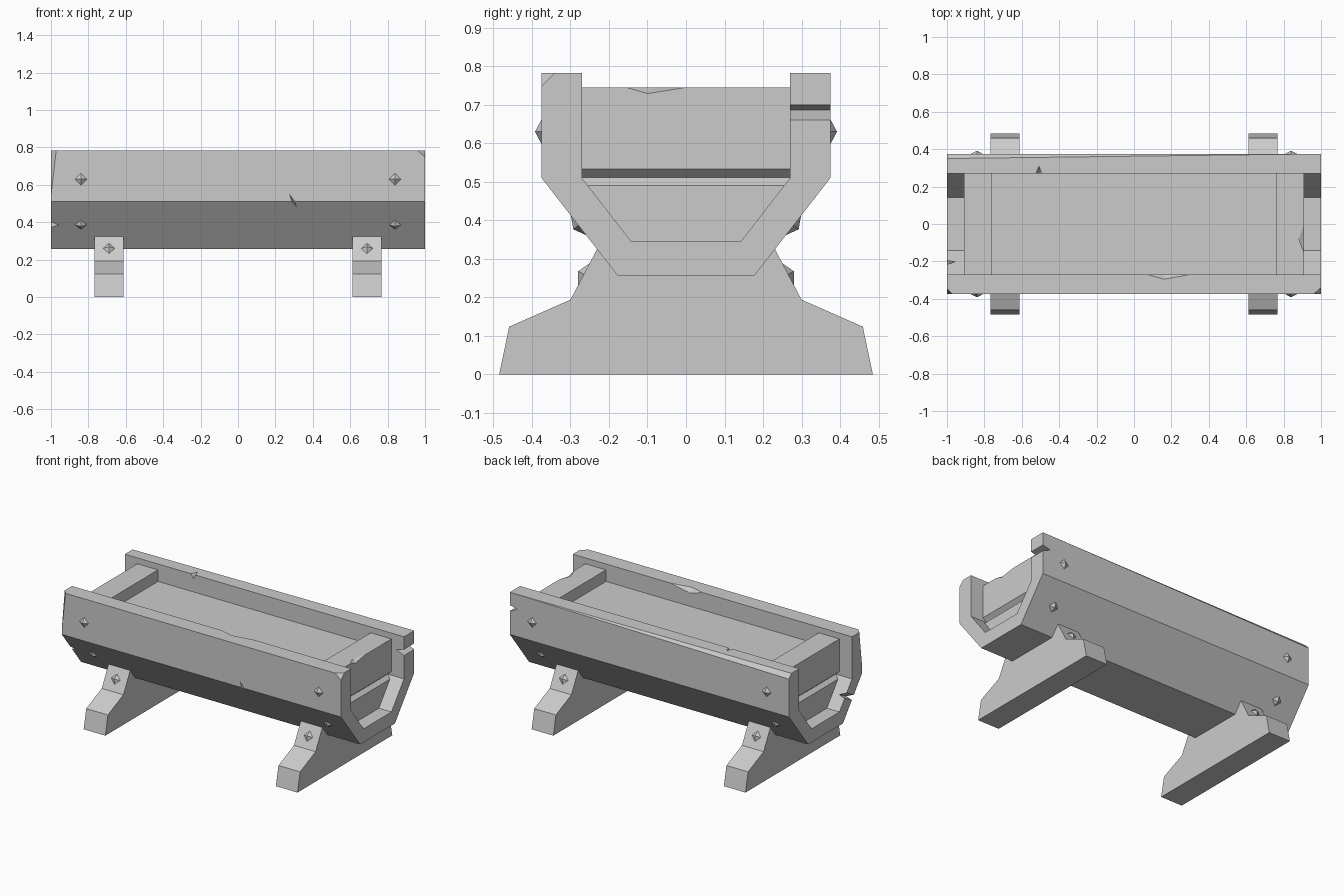
import bpy, bmesh
from mathutils import Vector

if "Cube" in bpy.data.objects:
    bpy.data.objects.remove(bpy.data.objects["Cube"])


def make(name, bm):
    bmesh.ops.recalc_face_normals(bm, faces=bm.faces[:])
    me = bpy.data.meshes.new(name)
    bm.to_mesh(me)
    bm.free()
    ob = bpy.data.objects.new(name, me)
    bpy.context.collection.objects.link(ob)
    return ob


def prism(name, profile, x0, x1):
    """Extrude a (y, z) profile along x."""
    bm = bmesh.new()
    face = bm.faces.new([bm.verts.new((x0, y, z)) for y, z in profile])
    new = bmesh.ops.extrude_face_region(bm, geom=[face])["geom"]
    verts = [g for g in new if isinstance(g, bmesh.types.BMVert)]
    bmesh.ops.translate(bm, verts=verts, vec=(x1 - x0, 0, 0))
    return make(name, bm)


def mirrored(half):
    """Complete a right-hand profile across y = 0."""
    return half + [(-y, z) for y, z in reversed(half)]


def carve(target, chips):
    """Cut convex chips out of a part."""
    bm = bmesh.new()
    for pts in chips:
        vs = [bm.verts.new(p) for p in pts]
        bmesh.ops.convex_hull(bm, input=vs)
    cutter = make("chip_cutter", bm)
    cutter.hide_render = True
    mod = target.modifiers.new("chips", "BOOLEAN")
    mod.operation = "DIFFERENCE"
    mod.solver = "EXACT"
    mod.object = cutter
    with bpy.context.temp_override(object=target, active_object=target):
        bpy.ops.object.modifier_apply(modifier=mod.name)
    bpy.data.objects.remove(cutter)


def stud(name, centre, normal, r=0.032, h=0.017):
    """Four-sided pyramid nail head on a surface facing +-y."""
    c, n = Vector(centre), Vector(normal).normalized()
    side = Vector((1, 0, 0))
    up = n.cross(side)
    bm = bmesh.new()
    pts = [c + side * r, c + up * r, c - side * r, c - up * r, c + n * h]
    vs = [bm.verts.new(p) for p in pts]
    for i in range(4):
        bm.faces.new((vs[i], vs[(i + 1) % 4], vs[4]))
    bm.faces.new(vs[:4])
    make(name, bm)


# Trough shell
trough = prism("trough", mirrored([
    (0.178, 0.257), (0.375, 0.51), (0.375, 0.783), (0.27, 0.783),
    (0.27, 0.51), (0.142, 0.345)]), -1, 1)
carve(trough, [
    # front corners
    [(0.96, -0.375, 0.783), (1, -0.34, 0.783), (1, -0.375, 0.748), (1.03, -0.4, 0.81)],
    [(-0.972, -0.375, 0.783), (-1, -0.345, 0.783), (-1, -0.375, 0.54), (-1.03, -0.4, 0.82)],
    # tapering split on the back rim
    [(-1, 0.35, 0.783), (-1, 0.375, 0.755), (1, 0.375, 0.783), (-1.03, 0.41, 0.82)],
    # nicks on the inner rims and the front crease
    [(-0.525, 0.27, 0.783), (-0.493, 0.27, 0.783), (-0.508, 0.31, 0.783),
     (-0.508, 0.27, 0.755), (-0.508, 0.25, 0.81)],
    [(0.07, -0.27, 0.783), (0.3, -0.27, 0.783), (0.16, -0.295, 0.783),
     (0.16, -0.27, 0.755), (0.16, -0.25, 0.81)],
    [(0.275, -0.375, 0.55), (0.305, -0.375, 0.51), (0.312, -0.355, 0.484),
     (0.29, -0.35, 0.51), (0.29, -0.40, 0.51)],
    # crack through the back wall end
    [(x, y, z) for y in (0.25, 0.40)
     for x, z in ((0.945, 0.686), (1.02, 0.705), (1.02, 0.652))],
    # crack through the front slope end
    [(x, y, z + dz) for y, z in ((-0.34, 0.355), (-0.15, 0.455))
     for x, dz in ((-0.955, -0.005), (-1.02, 0.03), (-1.02, -0.025))],
])

# End boards with a grooved plank joint
board = mirrored([(0.142, 0.345), (0.27, 0.51), (0.27, 0.745)])
for s, side in ((1, "right"), (-1, "left")):
    ob = prism(side + "_end_board", board, s * 0.762, s * 0.91)
    chips = [[(s * x, y, z) for y in (-0.3, 0.3)
              for x, z in ((0.885, 0.511), (0.93, 0.473), (0.93, 0.551))]]
    if s > 0:
        chips.append([(0.91, -0.155, 0.745), (0.91, 0, 0.745), (0.91, -0.1, 0.729),
                      (0.88, -0.08, 0.745), (0.93, -0.08, 0.77)])
    carve(ob, chips)

# Contents filling the trough
prism("trough_filling", mirrored([(0.142, 0.345), (0.27, 0.51), (0.27, 0.67)]), -0.762, 0.762)

# Feet
foot = mirrored([(0.485, 0), (0.459, 0.124), (0.30, 0.194), (0.231, 0.325), (0.178, 0.258)])
for s, side in ((1, "right"), (-1, "left")):
    prism(side + "_foot", foot, s * 0.611, s * 0.766)

# Nail heads on walls, slopes and feet
for s, side in ((1, "right"), (-1, "left")):
    for t, face in ((1, "back"), (-1, "front")):
        tag = f"{face}_{side}_stud"
        stud("wall_" + tag, (s * 0.84, t * 0.375, 0.63), (0, t, 0))
        stud("slope_" + tag, (s * 0.84, t * 0.279, 0.387), (0, t * 0.253, -0.197))
        stud("foot_" + tag, (s * 0.69, t * 0.265, 0.26), (0, t * 0.131, 0.069))
